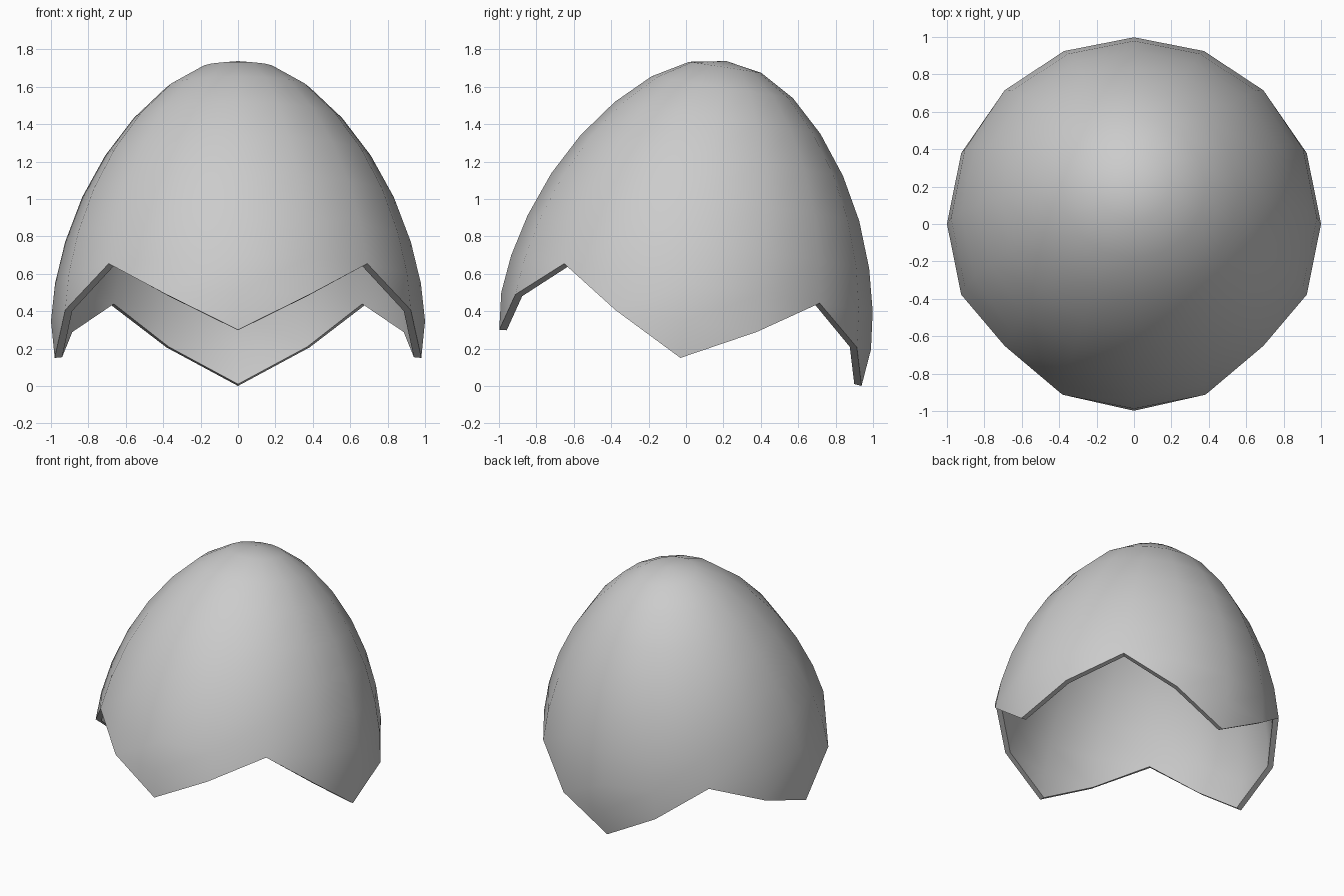
import bpy, bmesh, math
from mathutils import Matrix, Vector

if "Cube" in bpy.data.objects:
    bpy.data.objects.remove(bpy.data.objects["Cube"])

SEGMENTS = 16
THICKNESS = 0.04
TILT = math.radians(-8.8)
BASE = Vector((0, -0.03, 0.15))
# Egg profile from the jagged rim up: (radius, height along the egg axis)
PROFILE = [(0.98, 0.0), (1.0, 0.2), (0.978, 0.403), (0.924, 0.628), (0.833, 0.87),
           (0.71, 1.095), (0.557, 1.298), (0.383, 1.464), (0.195, 1.572)]
APEX = 1.606

bm = bmesh.new()
rings = []
for r, h in PROFILE:
    ring = []
    for i in range(SEGMENTS):
        a = math.tau * i / SEGMENTS
        ring.append(bm.verts.new((r * math.cos(a), r * math.sin(a), h)))
    rings.append(ring)
apex = bm.verts.new((0, 0, APEX))


def lowest(i):
    """Rim ring index on a column: zigzag with four teeth round the shell."""
    return (0, 1, 2, 1)[i % 4]


# Shell wall, leaving out the corners below the zigzag
for i in range(SEGMENTS):
    j = (i + 1) % SEGMENTS
    for k in range(len(rings) - 1):
        corners = [(k, i), (k, j), (k + 1, j), (k + 1, i)]
        kept = [rings[lv][c] for lv, c in corners if lv >= lowest(c)]
        if len(kept) >= 3:
            bm.faces.new(kept)
    bm.faces.new((rings[-1][i], rings[-1][j], apex))

bmesh.ops.delete(bm, geom=[v for v in bm.verts if not v.link_faces], context='VERTS')
bmesh.ops.recalc_face_normals(bm, faces=bm.faces)
bm.transform(Matrix.Translation(BASE) @ Matrix.Rotation(TILT, 4, 'X'))
mesh = bpy.data.meshes.new("eggshell_cap")
bm.to_mesh(mesh)
bm.free()
shell = bpy.data.objects.new("eggshell_cap", mesh)
bpy.context.collection.objects.link(shell)
bpy.context.view_layer.objects.active = shell
shell.select_set(True)

# Wall thickness grows inward
solid = shell.modifiers.new("thickness", 'SOLIDIFY')
solid.thickness = THICKNESS
solid.offset = -1
bpy.ops.object.modifier_apply(modifier=solid.name)
bpy.ops.object.shade_smooth_by_angle(angle=math.radians(35))
